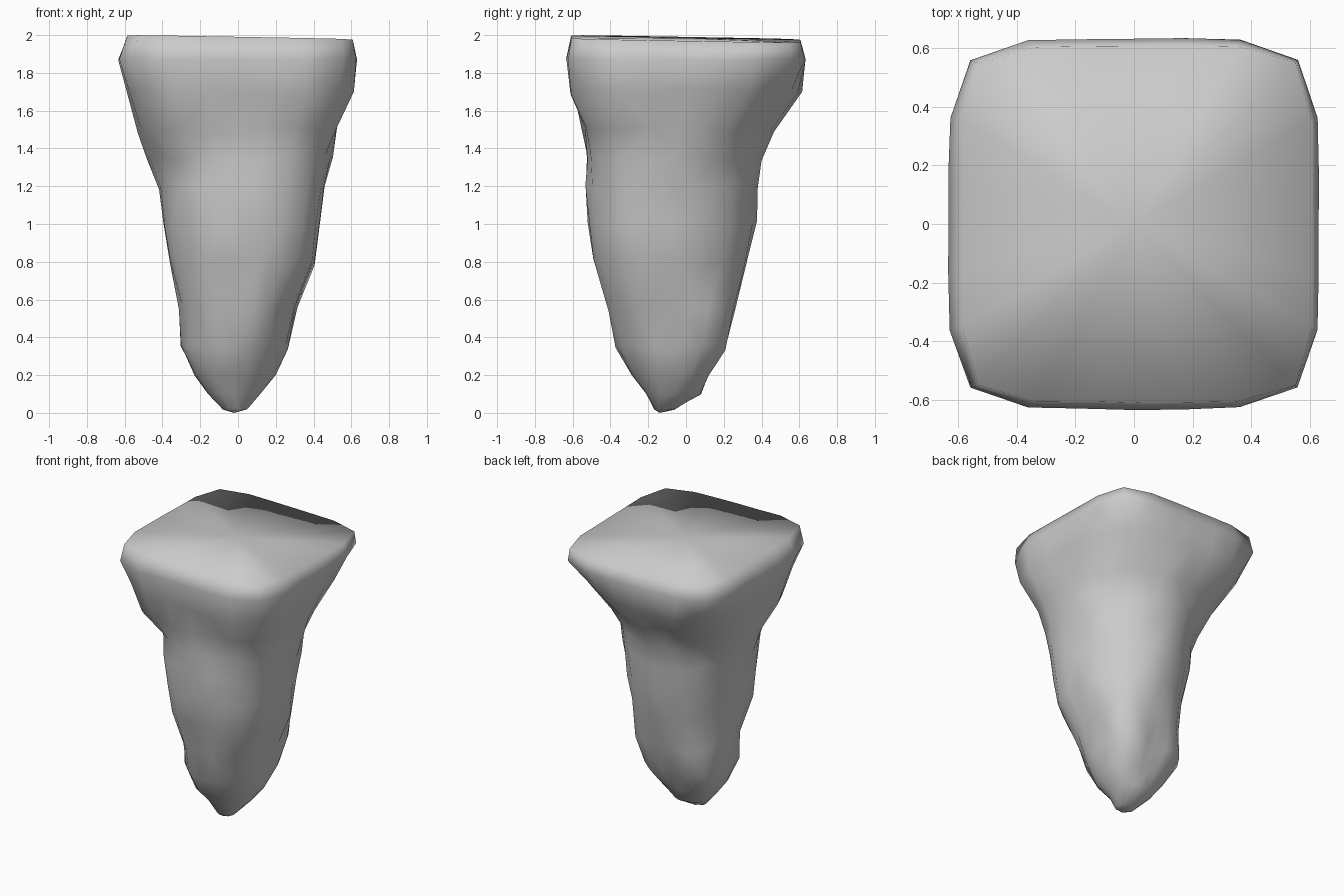
import bpy, bmesh, random
from math import cos, sin, pi

if "Cube" in bpy.data.objects:
    bpy.data.objects.remove(bpy.data.objects["Cube"])

random.seed(11)
SEGS = 24

# Rock cross-sections: z, left x, right x, front y, back y, squareness
SECTIONS = [
    (0.02, -0.08, 0.05, -0.17, -0.06, 2.0),
    (0.10, -0.16, 0.12, -0.21, 0.08, 2.0),
    (0.20, -0.23, 0.20, -0.29, 0.12, 2.0),
    (0.35, -0.31, 0.27, -0.38, 0.21, 2.0),
    (0.55, -0.315, 0.31, -0.42, 0.26, 2.0),
    (0.80, -0.37, 0.42, -0.50, 0.325, 2.0),
    (1.00, -0.405, 0.44, -0.53, 0.38, 2.0),
    (1.20, -0.43, 0.47, -0.54, 0.39, 2.0),
    (1.35, -0.50, 0.51, -0.54, 0.41, 1.9),
    (1.50, -0.535, 0.535, -0.545, 0.47, 2.4),
    (1.70, -0.59, 0.61, -0.60, 0.62, 3.5),
    (1.87, -0.635, 0.635, -0.635, 0.635, 5.5),
    (1.97, -0.59, 0.61, -0.61, 0.61, 7.0),
]
# Corner bulges per height: back right, back left, front left, front right
CORNERS = {
    0.20: (0.03, 0.03, 0.01, 0.0),
    0.35: (0.06, 0.05, 0.0, 0.0),
    0.55: (0.07, 0.03, 0.0, 0.02),
    0.80: (0.0, 0.0, 0.02, 0.04),
    1.00: (0.0, 0.0, 0.02, 0.05),
    1.20: (0.0, 0.0, 0.02, 0.05),
    1.35: (-0.02, 0.0, 0.0, 0.06),
    1.50: (-0.03, 0.0, 0.07, 0.07),
    1.70: (-0.03, 0.02, 0.05, 0.06),
}


def ring(bm, section, rough):
    z, xl, xr, yf, yb, n = section
    cx, cy, rx, ry = (xl + xr) / 2, (yf + yb) / 2, (xr - xl) / 2, (yb - yf) / 2
    bulge = CORNERS.get(z, (0, 0, 0, 0))
    verts = []
    for i in range(SEGS):
        a = 2 * pi * i / SEGS
        r = (abs(cos(a)) ** n + abs(sin(a)) ** n) ** (-1 / n)
        r *= 1 - random.uniform(0, rough)
        push = bulge[i * 4 // SEGS] * sin(2 * a) ** 2
        x, y = cx + (r * rx + push) * cos(a), cy + (r * ry + push) * sin(a)
        verts.append(bm.verts.new((x, y, z + random.uniform(-rough, rough) / 2)))
    return verts


def bridge(bm, lo, hi):
    for i in range(SEGS):
        j = (i + 1) % SEGS
        bm.faces.new((lo[i], lo[j], hi[j], hi[i]))


def fan(bm, loop, tip):
    for i in range(SEGS):
        bm.faces.new((loop[i], loop[(i + 1) % SEGS], tip))


# Hanging rock body, lofted through the sections
bm = bmesh.new()
rings = [ring(bm, s, 0.04 if 0.3 < s[0] < 1.8 else 0.008) for s in SECTIONS]
for lo, hi in zip(rings, rings[1:]):
    bridge(bm, lo, hi)

# Slightly tilted, nearly flat top
for v in rings[-1]:
    v.co.z = min(2.0, 1.98 - 0.018 * (v.co.x + v.co.y))
fan(bm, rings[-1], bm.verts.new((0, 0, 1.985)))

# Blunt tip
fan(bm, rings[0], bm.verts.new((-0.02, -0.14, 0)))

bmesh.ops.triangulate(bm, faces=[f for f in bm.faces if len(f.verts) == 4])
bmesh.ops.recalc_face_normals(bm, faces=bm.faces)
mesh = bpy.data.meshes.new("rock_spike")
bm.to_mesh(mesh)
bm.free()
rock = bpy.data.objects.new("rock_spike", mesh)
bpy.context.collection.objects.link(rock)

# The whole rock is smooth shaded, rim included
bpy.context.view_layer.objects.active = rock
rock.select_set(True)
bpy.ops.object.shade_smooth()
